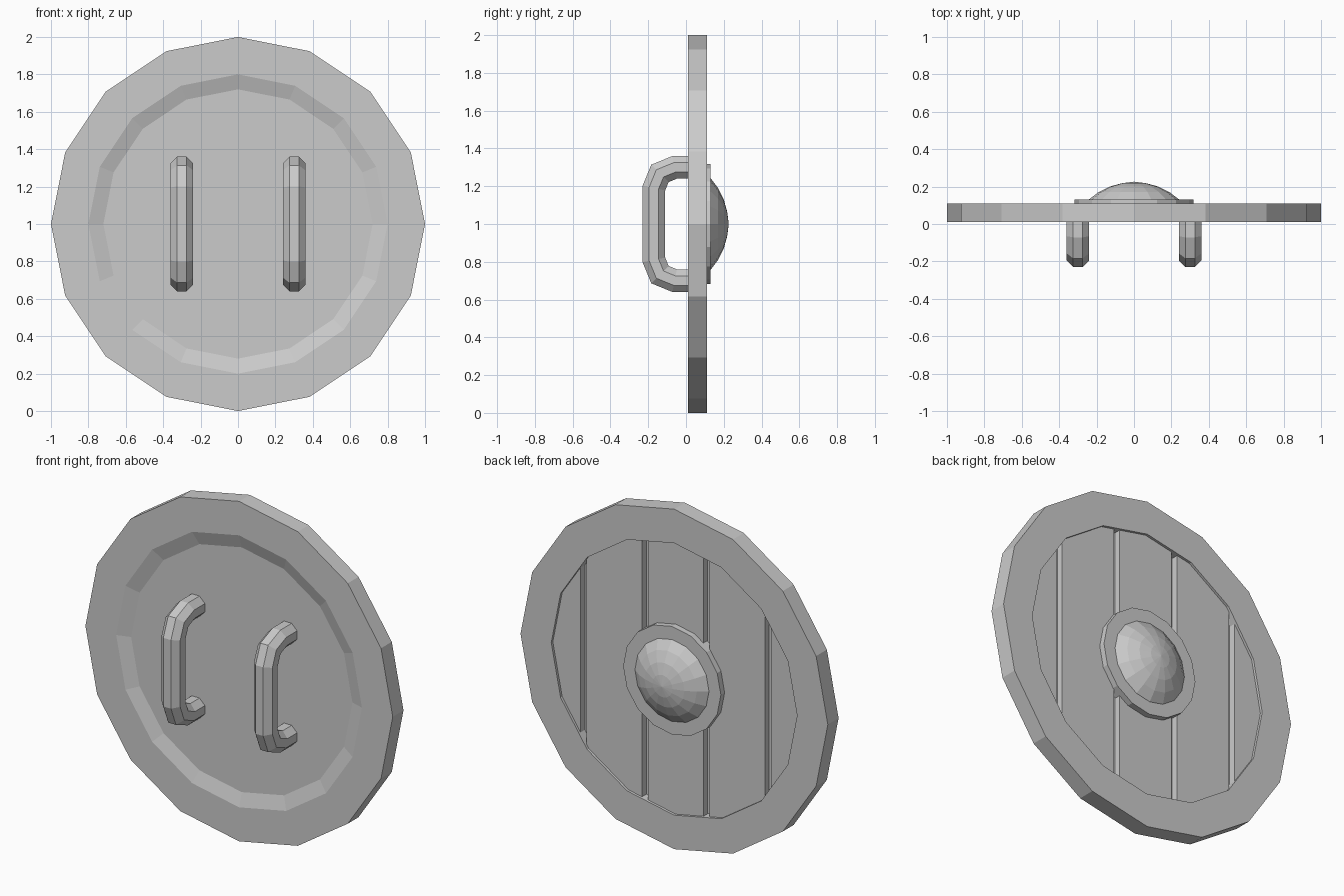
import bpy, bmesh
from math import sin, cos, pi
from mathutils import Vector

cube = bpy.data.objects.get("Cube")
if cube:
    bpy.data.objects.remove(cube, do_unlink=True)

SIDES = 16
CENTER_Z = 1.0

grey = bpy.data.materials.new("plain grey")
grey.use_nodes = True
grey.diffuse_color = (0.6, 0.6, 0.6, 1)
grey.node_tree.nodes["Principled BSDF"].inputs["Base Color"].default_value = (0.6, 0.6, 0.6, 1)


def finish(name, bm):
    """Turn a bmesh into a flat-shaded object."""
    bmesh.ops.recalc_face_normals(bm, faces=bm.faces)
    mesh = bpy.data.meshes.new(name)
    bm.to_mesh(mesh)
    bm.free()
    mesh.materials.append(grey)
    obj = bpy.data.objects.new(name, mesh)
    bpy.context.collection.objects.link(obj)
    return obj


def ring_points(radius, y):
    return [Vector((radius * cos(2 * pi * i / SIDES), y, CENTER_Z + radius * sin(2 * pi * i / SIDES)))
            for i in range(SIDES)]


def skin(bm, rings):
    """Join successive rings with quads and close both ends."""
    rows = [[bm.verts.new(p) for p in ring] for ring in rings]
    for a, b in zip(rows, rows[1:]):
        for i in range(len(a)):
            j = (i + 1) % len(a)
            bm.faces.new((a[i], a[j], b[j], b[i]))
    bm.faces.new(rows[0])
    bm.faces.new(rows[-1])


def turned(name, profile):
    """Revolve (radius, y) points about the shield's axis."""
    bm = bmesh.new()
    skin(bm, [ring_points(r, y) for r, y in profile])
    return finish(name, bm)


# Shield body: sloped recess in front, rim around a sunken bed behind
turned("shield_body", [(0.72, 0.035), (0.80, 0.01), (1.0, 0.01), (1.0, 0.11),
                       (0.80, 0.11), (0.80, 0.055)])

# Five planks cut from the bed outline, with narrow gaps between
GAP = 0.04
for k in range(-2, 3):
    bm = bmesh.new()
    skin(bm, [ring_points(0.80, 0.05), ring_points(0.80, 0.095)])
    for side in (-1, 1):
        edge = k * 0.4 + side * (0.2 - GAP / 2)
        if abs(edge) > 0.7:
            continue
        geom = bm.verts[:] + bm.edges[:] + bm.faces[:]
        cut = bmesh.ops.bisect_plane(bm, geom=geom, plane_co=(edge, 0, 0),
                                     plane_no=(side, 0, 0), clear_outer=True)
        bmesh.ops.edgeloop_fill(bm, edges=[e for e in cut["geom_cut"]
                                           if isinstance(e, bmesh.types.BMEdge)])
    finish("plank_%d" % (k + 3), bm)

# Boss: flange plate and shallow dome
turned("boss_flange", [(0.318, 0.06), (0.318, 0.13)])
turned("boss_dome", [(0.245, 0.12), (0.24, 0.132), (0.19, 0.17), (0.13, 0.2),
                     (0.065, 0.218), (0.002, 0.226)])

# Handles: octagonal bar swept along a bracket path in the y-z plane
half = [(0.045, 0.30), (-0.06, 0.30), (-0.138, 0.268), (-0.17, 0.19)]
path = [Vector((0, y, z)) for y, z in half] + [Vector((0, y, -z)) for y, z in reversed(half)]
BAR = 0.06 / cos(pi / 8)

for name, x in (("left_handle", 0.3), ("right_handle", -0.3)):
    rings = []
    for i, p in enumerate(path):
        before = (p - path[i - 1]) if i else (path[1] - p)
        after = (path[i + 1] - p) if i < len(path) - 1 else before
        n1, n2 = (Vector((0, d.z, -d.y)).normalized() for d in (before, after))
        miter = (n1 + n2) / (1 + n1.dot(n2))
        center = p + Vector((x, 0, CENTER_Z))
        rings.append([center + Vector((BAR * cos(a), 0, 0)) + miter * BAR * sin(a)
                      for a in (pi / 8 + s * pi / 4 for s in range(8))])
    bm = bmesh.new()
    skin(bm, rings)
    finish(name, bm)
